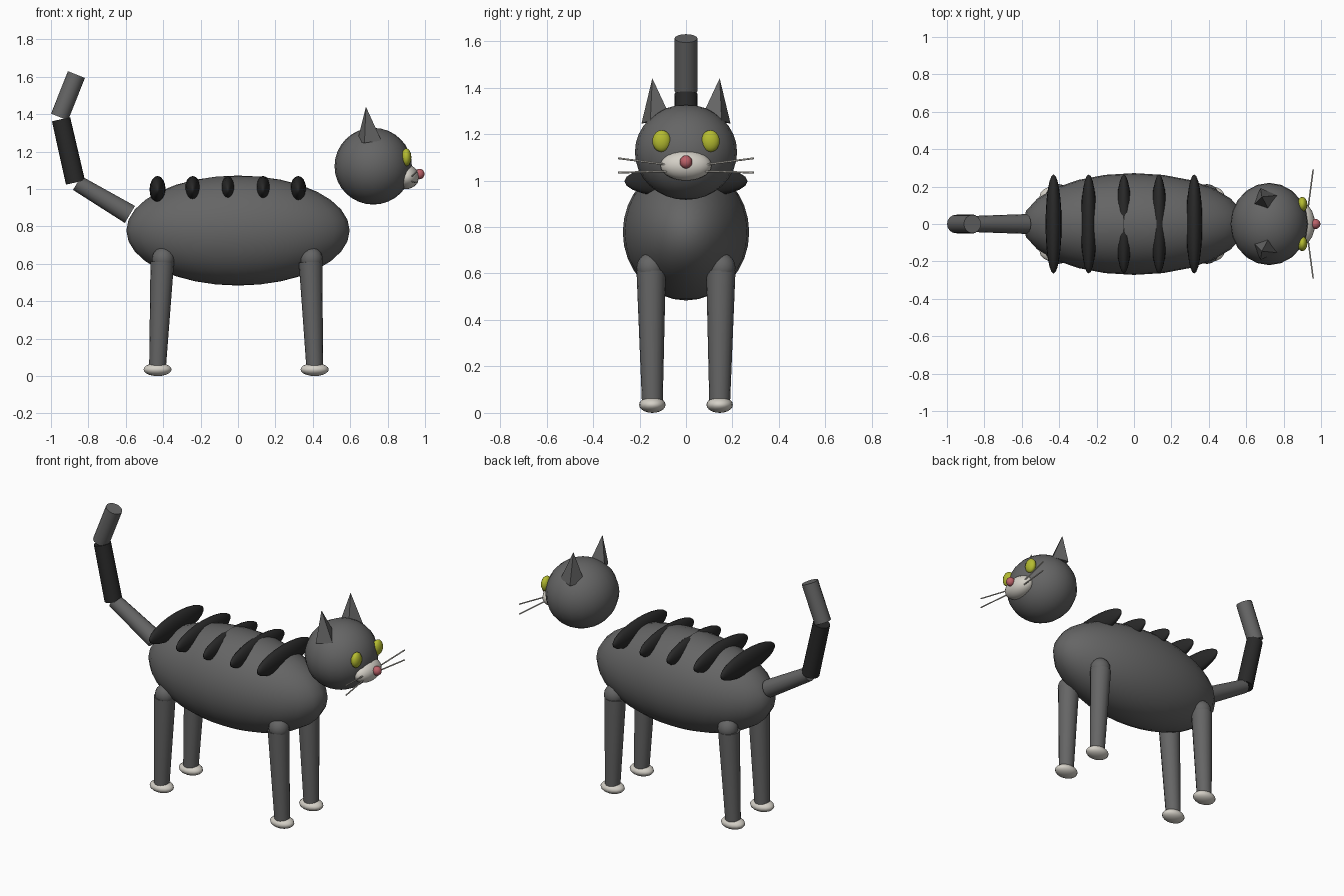
import bpy
import math
from mathutils import Vector

cube = bpy.data.objects.get("Cube")
if cube:
    bpy.data.objects.remove(cube, do_unlink=True)


def material(name, r, g, b):
    m = bpy.data.materials.new(name)
    m.use_nodes = True
    m.diffuse_color = (r, g, b, 1)
    bsdf = next(n for n in m.node_tree.nodes if n.type == 'BSDF_PRINCIPLED')
    bsdf.inputs["Base Color"].default_value = (r, g, b, 1)
    bsdf.inputs["Roughness"].default_value = 0.7
    return m


GREY = material("grey fur", 0.13, 0.13, 0.13)
DARK = material("dark stripe", 0.022, 0.022, 0.022)
WHITE = material("off white", 0.66, 0.63, 0.57)
YELLOW = material("yellow green eye", 0.46, 0.50, 0.03)
PINK = material("pink nose", 0.50, 0.12, 0.14)


def finish(name, mat, smooth=True):
    ob = bpy.context.object
    ob.name = name
    ob.data.name = name
    ob.data.materials.append(mat)
    if smooth:
        bpy.ops.object.shade_smooth_by_angle(angle=math.radians(50))
    return ob


def ellipsoid(name, mat, loc, radii, segs=20, rings=14, rot=(0, 0, 0)):
    bpy.ops.mesh.primitive_uv_sphere_add(segments=segs, ring_count=rings,
                                         radius=1, location=loc, rotation=rot)
    bpy.context.object.scale = radii
    return finish(name, mat)


def tube(name, mat, start, end, r1, r2, sides=16, spin=0, smooth=True):
    a, b = Vector(start), Vector(end)
    d = b - a
    bpy.ops.mesh.primitive_cone_add(vertices=sides, radius1=r1, radius2=r2,
                                    depth=d.length, location=(a + b) / 2)
    ob = finish(name, mat, smooth)
    ob.rotation_mode = 'QUATERNION'
    tilt = Vector((0, 0, 1)).rotation_difference(d)
    ob.rotation_quaternion = tilt @ Vector((1, 0, 0)).rotation_difference(
        Vector((math.cos(spin), math.sin(spin), 0)))
    return ob


# Body and head
ellipsoid("body", GREY, (0, 0, 0.778), (0.597, 0.272, 0.294), 24, 16)
ellipsoid("head", GREY, (0.723, 0, 1.122), (0.207, 0.22, 0.205), 20, 16)

# Back stripes, with their poles pointing sideways
for i in range(5):
    ellipsoid(f"back_stripe_{i + 1}", DARK, (-0.43 + 0.188 * i, 0, 0.997),
              (0.043, 0.073, 0.265), 16, 12, (math.pi / 2, 0, 0))

# Tail sections
tube("tail_base", GREY, (-0.578, 0, 0.864), (-0.86, 0, 1.032), 0.053, 0.043)
tube("tail_middle", DARK, (-0.869, 0, 1.035), (-0.946, 0, 1.373), 0.052, 0.05)
tube("tail_tip", GREY, (-0.954, 0, 1.385), (-0.864, 0, 1.612), 0.049, 0.049)

# Face centre
ellipsoid("muzzle", WHITE, (0.9, 0, 1.065), (0.067, 0.11, 0.065))
ellipsoid("nose", PINK, (0.97, 0, 1.08), (0.027, 0.027, 0.028), 16, 10)

# Everything that comes in pairs
for side, s in (("near", -1), ("far", 1)):
    for end, top_x, foot_x in (("front", 0.388, 0.41), ("back", -0.405, -0.43)):
        tag = f"{side}_{end}"
        ellipsoid(tag + "_hip", GREY, (top_x + 0.005, s * 0.153, 0.625),
                  (0.06, 0.06, 0.063), 16, 10)
        tube(tag + "_leg", GREY, (foot_x, s * 0.145, 0.05),
             (top_x, s * 0.15, 0.61), 0.045, 0.063)
        ellipsoid(tag + "_foot", WHITE, (foot_x, s * 0.145, 0.035),
                  (0.075, 0.057, 0.035), 16, 10)
    tube(side + "_ear", GREY, (0.702, s * 0.127, 1.255),
         (0.684, s * 0.145, 1.44), 0.07, 0, 4, s * math.radians(22), False)
    ellipsoid(side + "_eye", YELLOW, (0.9, s * 0.105, 1.17),
              (0.027, 0.04, 0.047), 16, 10)
    for part, z1, z2 in (("upper", 1.068, 1.096), ("lower", 1.04, 1.034)):
        tube(f"{side}_{part}_whisker", WHITE, (0.93, s * 0.08, z1),
             (0.958, s * 0.292, z2), 0.004, 0.004, 8)
